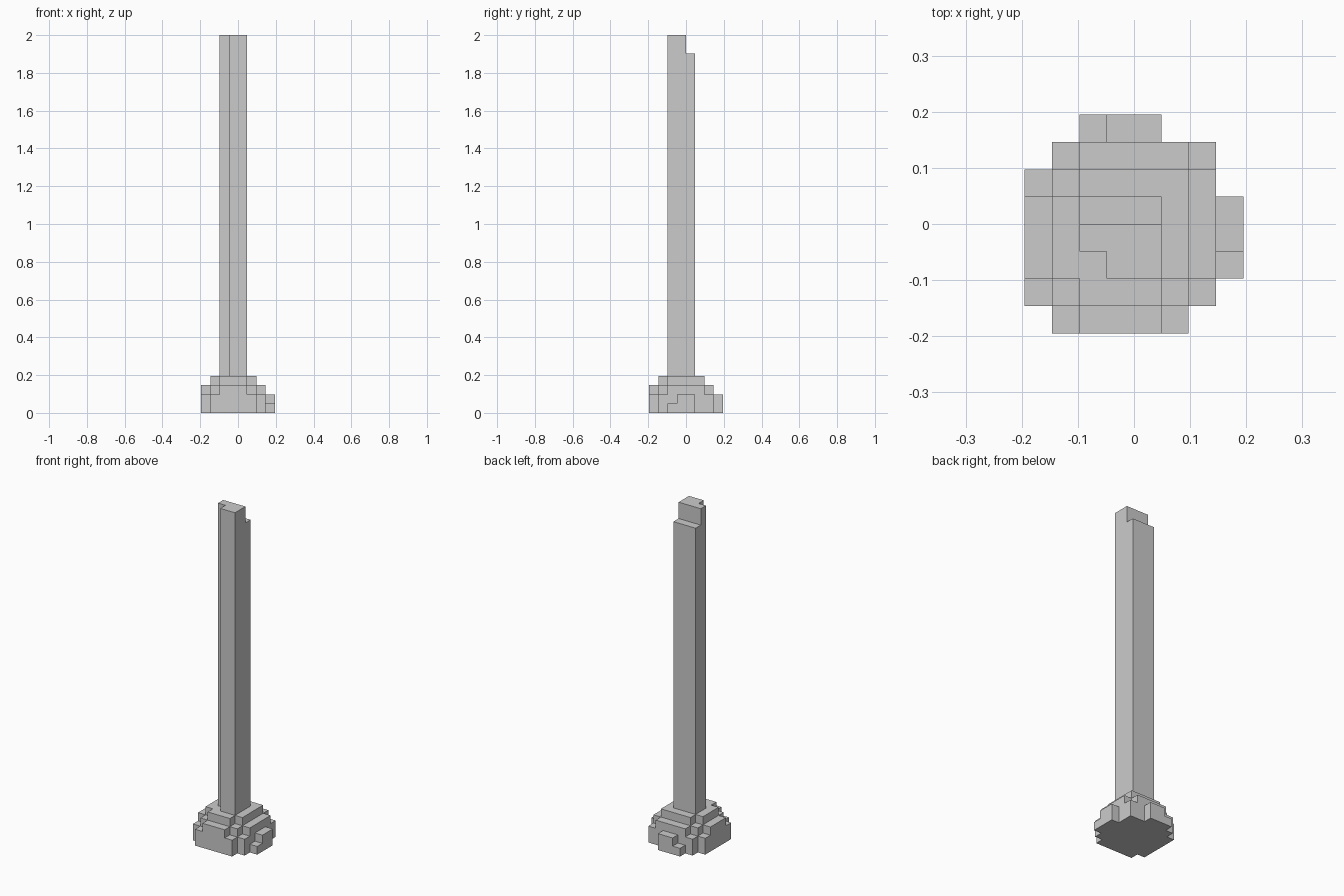
import bpy, bmesh, math

if "Cube" in bpy.data.objects:
    bpy.data.objects.remove(bpy.data.objects["Cube"])

U = 2 / 41  # size of one block; the model is 41 blocks tall


def block_columns(name, heights, x0, y0, z0=0):
    """Closed skin around columns of blocks. Rows run front to back."""
    bm = bmesh.new()
    h = {(x0 + i, y0 + j): int(v)
         for j, row in enumerate(heights) for i, v in enumerate(row) if v > z0}

    def quad(*pts):
        bm.faces.new([bm.verts.new([c * U for c in p]) for p in pts])

    for (x, y), top in h.items():
        corners = [(x, y), (x + 1, y), (x + 1, y + 1), (x, y + 1)]
        quad(*[(*c, top) for c in corners])
        quad(*[(*c, z0) for c in reversed(corners)])
        # Side walls, only where the neighbour is lower
        for k, (dx, dy) in enumerate([(0, -1), (1, 0), (0, 1), (-1, 0)]):
            a, b = corners[k], corners[(k + 1) % 4]
            for z in range(h.get((x + dx, y + dy), z0), top):
                quad((*a, z), (*b, z), (*b, z + 1), (*a, z + 1))

    # Weld the skin and merge coplanar squares into large flat faces
    bmesh.ops.remove_doubles(bm, verts=bm.verts, dist=U / 100)
    bmesh.ops.dissolve_limit(bm, angle_limit=math.radians(1),
                             verts=bm.verts, edges=bm.edges)
    mesh = bpy.data.meshes.new(name)
    bm.to_mesh(mesh)
    bm.free()
    obj = bpy.data.objects.new(name, mesh)
    bpy.context.collection.objects.link(obj)
    return obj


# Stepped round foot
foot = ["02333200",
        "23444320",
        "34444431",
        "34444432",
        "34444432",
        "23444430",
        "02333320"[:1] + "2333320",
        "00122000"]
foot[6] = "02333320"[:1] + "2" + "3333" + "20"
block_columns("foot", [[int(c) for c in row] for row in foot], -4, -4)

# Tall post with one notched corner and a step cut at the back of its top
post = [[0, 41, 41],
        [41, 41, 41],
        [39, 39, 39]]
block_columns("post", post, -2, -2, 4)
